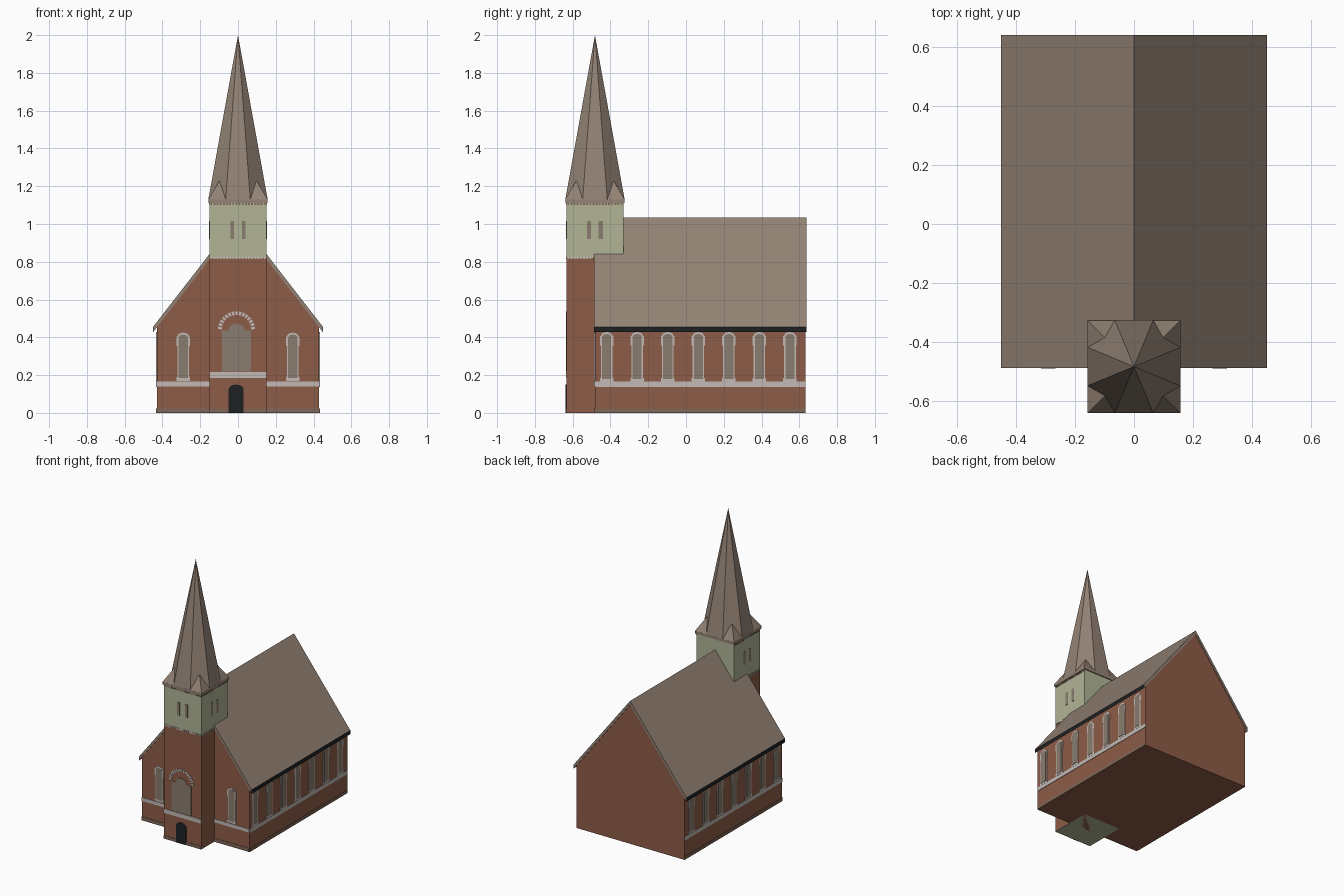
import bpy, bmesh, math
from mathutils import Vector

if "Cube" in bpy.data.objects:
    bpy.data.objects.remove(bpy.data.objects["Cube"])


def material(name, r, g, b):
    lin = [((c / 255 + 0.055) / 1.055) ** 2.4 for c in (r, g, b)]
    m = bpy.data.materials.new(name)
    m.diffuse_color = (*lin, 1)
    m.use_nodes = True
    m.node_tree.nodes["Principled BSDF"].inputs["Base Color"].default_value = m.diffuse_color
    return m


BRICK = material("red brick", 141, 92, 72)
ROOF = material("brown shingle", 147, 130, 117)
GREEN = material("pale green paint", 177, 181, 150)
STONE = material("white stone", 194, 186, 181)
GLASS = material("tan glass", 138, 124, 110)
BLACK = material("black", 30, 32, 34)
BASE = material("grey brown base", 128, 102, 86)


def add_object(name, bm, *mats):
    bmesh.ops.recalc_face_normals(bm, faces=bm.faces)
    me = bpy.data.meshes.new(name)
    bm.to_mesh(me)
    bm.free()
    ob = bpy.data.objects.new(name, me)
    bpy.context.collection.objects.link(ob)
    for m in mats:
        me.materials.append(m)
    return ob


def prism(bm, outline, place, d0, d1):
    """Extrude a 2D outline between depths d0 and d1; place maps (u, v, d) to space."""
    a = [bm.verts.new(place(u, v, d0)) for u, v in outline]
    b = [bm.verts.new(place(u, v, d1)) for u, v in outline]
    bm.faces.new(a)
    bm.faces.new(b[::-1])
    n = len(a)
    for i in range(n):
        j = (i + 1) % n
        bm.faces.new((a[i], a[j], b[j], b[i]))


def front(u, v, d):
    return (u, -d, v)


def right(u, v, d):
    return (d, u, v)


def left(u, v, d):
    return (-d, u, v)


def plates(name, outlines, places, surface, mat, thick=0.003):
    bm = bmesh.new()
    for place in places:
        for o in outlines:
            prism(bm, o, place, surface - 0.002, surface + thick)
    return add_object(name, bm, mat)


def rect(u0, u1, v0, v1):
    return [(u0, v0), (u1, v0), (u1, v1), (u0, v1)]


def arched(u, half, v0, v1, rise, n=6):
    """Upright outline with a rounded top."""
    top = [(u + half * math.cos(math.pi * i / n),
            v1 - rise + rise * math.sin(math.pi * i / n)) for i in range(n + 1)]
    return [(u - half, v0), (u + half, v0)] + top


SIDES = (left, right)

# Main dimensions
NW, NF, NB = 0.43, 0.483, 0.633        # nave half width, front and back depth
RIDGE, EAVE, RW, RT = 1.035, 0.455, 0.45, 0.028
TY, TH = -0.482, 0.15                  # tower centre and half width
TF = TH - TY                           # tower front depth

# Nave walls
bm = bmesh.new()
prism(bm, [(-NW, 0), (NW, 0), (NW, 0.455), (0, 1.01), (-NW, 0.455)], front, NF, -NB)
add_object("nave_walls", bm, BRICK)

# Gabled roof slab with black eave edges
bm = bmesh.new()
prism(bm, [(-RW, EAVE), (0, RIDGE), (RW, EAVE),
           (RW, EAVE - RT), (0, RIDGE - RT), (-RW, EAVE - RT)], front, 0.487, -0.639)
bm.normal_update()
for f in bm.faces:
    if abs(f.normal.x) > 0.95:
        f.material_index = 1
add_object("nave_roof", bm, ROOF, BLACK)


def square_box(name, half, z0, z1, *mats):
    bm = bmesh.new()
    prism(bm, rect(-half, half, TY - half, TY + half), lambda u, v, d: (u, v, d), z0, z1)
    return add_object(name, bm, *mats)


# Tower shaft with green underside, belfry and cornice
shaft = square_box("tower_shaft", TH, 0, 0.82, BRICK, GREEN)
for p in shaft.data.polygons:
    if p.normal.z < -0.9:
        p.material_index = 1
square_box("belfry", TH, 0.82, 1.12, GREEN)
square_box("spire_eave", 0.157, 1.112, 1.131, ROOF)

# Octagonal spire with corner broaches
S, Z0, Z1, ZB = 0.157, 1.13, 2.0, 1.23
bm = bmesh.new()
R = S / math.cos(math.pi / 8)
ring = [bm.verts.new((R * math.cos(math.pi * (2 * i + 1) / 8),
                      TY + R * math.sin(math.pi * (2 * i + 1) / 8), Z0)) for i in range(8)]
apex = bm.verts.new((0, TY, Z1))
bm.faces.new(ring)
for i in range(8):
    bm.faces.new((ring[i], ring[(i + 1) % 8], apex))
k = S * (Z1 - ZB) / (Z1 - Z0) / math.sqrt(2)
o = S * math.tan(math.pi / 8)
for sx in (-1, 1):
    for sy in (-1, 1):
        a, b, c, t = [bm.verts.new((sx * x, TY + sy * y, z)) for x, y, z in
                      ((S, S, Z0), (o, S, Z0), (S, o, Z0), (k, k, ZB))]
        for f in ((a, b, t), (a, t, c), (a, c, b), (b, c, t)):
            bm.faces.new(f)
add_object("spire", bm, ROOF)

# Base course and white bands
plates("nave_side_base", [rect(-NF, NB, 0, 0.022)], SIDES, NW, BASE)
plates("nave_front_base", [rect(-NW, -TH, 0, 0.026), rect(TH, NW, 0, 0.026)], [front], NF, BASE)
plates("tower_base", [rect(-TH, TH, 0, 0.022)], [front], TF, BASE)
plates("nave_side_band", [rect(-NF, NB, 0.138, 0.165)], SIDES, NW, STONE)
plates("nave_front_band", [rect(-NW, -TH, 0.14, 0.165), rect(TH, NW, 0.14, 0.165)],
       [front], NF, STONE)
plates("tower_band", [rect(-TH, TH, 0.186, 0.216)], [front], TF, STONE)


def windows(label, centres, z0, z1, places, surface):
    frames, panes = [], []
    for c in centres:
        frames += [arched(c, 0.031, z0, z1, 0.02),
                   rect(c - 0.036, c + 0.036, z0, z0 + 0.02),
                   rect(c - 0.036, c + 0.036, z1 - 0.07, z1 - 0.02)]
        panes.append(arched(c, 0.024, z0 + 0.014, z1 - 0.01, 0.016))
    plates(label + "_window_frames", frames, places, surface, STONE, 0.003)
    plates(label + "_window_panes", panes, places, surface, GLASS, 0.005)


# Lancet windows on both long sides and the front gable
windows("side", [-0.42 + 0.1617 * i for i in range(7)], 0.166, 0.428, SIDES, NW)
windows("front", [-0.29, 0.29], 0.17, 0.425, [front], NF)

# Large tower window with voussoir arch
CX = -0.008
plates("tower_window", [rect(CX - 0.078, CX + 0.078, 0.22, 0.435),
                        arched(CX, 0.045, 0.43, 0.472, 0.04)], [front], TF, GLASS)
stones, n = [], 15
for i in range(n):
    a0, a1 = [math.pi * (i + f) / n for f in (0.15, 0.85)]
    stones.append([(CX + r * math.cos(a), 0.44 + r * math.sin(a))
                   for r, a in ((0.078, a0), (0.098, a0), (0.098, a1), (0.078, a1))])
plates("tower_window_arch", stones, [front], TF, STONE)

# Door
plates("door", [arched(-0.01, 0.04, 0, 0.15, 0.025)], [front], TF, BLACK, 0.005)

# Belfry louvres
plates("front_louvres", [rect(x - 0.01, x + 0.01, 0.92, 1.015) for x in (-0.031, 0.031)],
       [front], TF, GLASS)
plates("side_louvres", [rect(TY + y - 0.011, TY + y + 0.011, 0.92, 1.015)
                        for y in (-0.031, 0.031)], SIDES, TH, GLASS)


# Dentil rows below and above the belfry
def dentils(centre, z0, z1, u_max):
    step = 2 * TH / 18
    starts = [centre - TH + step * (i + 0.2) for i in range(18)]
    return [rect(u, u + step * 0.6, z0, z1) for u in starts if u + step < u_max]


for label, z0, z1, mat in (("lower", 0.815, 0.828, STONE), ("upper", 1.1, 1.112, BASE)):
    plates(label + "_front_dentils", dentils(0, z0, z1, 1), [front], TF, mat)
    plates(label + "_side_dentils", dentils(TY, z0, z1, -0.487 if z1 < 1 else 1),
           SIDES, TH, mat)
